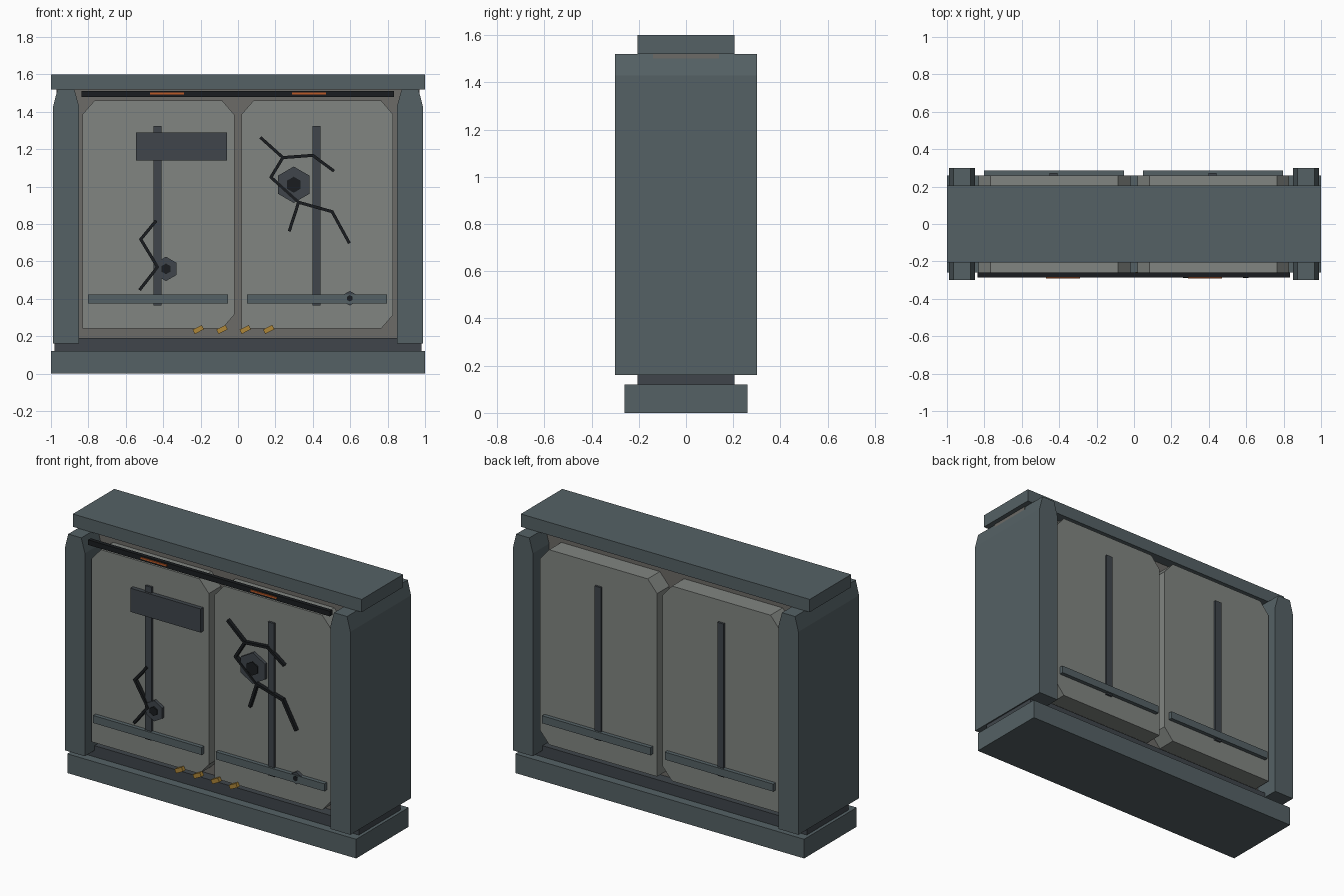
import bpy, bmesh, math
from mathutils import Matrix

if "Cube" in bpy.data.objects:
    bpy.data.objects.remove(bpy.data.objects["Cube"])


def material(name, rgb):
    m = bpy.data.materials.new(name)
    m.diffuse_color = (*rgb, 1)
    m.use_nodes = True
    m.node_tree.nodes["Principled BSDF"].inputs["Base Color"].default_value = m.diffuse_color
    return m


STEEL = material("steel", (0.09, 0.12, 0.13))
DARK = material("dark_steel", (0.05, 0.06, 0.07))
CORE = material("core_grey", (0.15, 0.145, 0.135))
PANEL = material("panel_grey", (0.22, 0.235, 0.22))
BLACK = material("black", (0.01, 0.012, 0.014))
ORANGE = material("orange", (0.50, 0.10, 0.02))
BRASS = material("brass", (0.42, 0.24, 0.04))


def finish(name, bm, mat):
    bmesh.ops.recalc_face_normals(bm, faces=bm.faces[:])
    mesh = bpy.data.meshes.new(name)
    bm.to_mesh(mesh)
    bm.free()
    mesh.materials.append(mat)
    ob = bpy.data.objects.new(name, mesh)
    bpy.context.collection.objects.link(ob)
    return ob


def prism(name, pts, y0, y1, mat):
    """Extrude an x-z outline from y0 to y1."""
    bm = bmesh.new()
    face = bm.faces.new([bm.verts.new((x, y0, z)) for x, z in pts])
    ext = bmesh.ops.extrude_face_region(bm, geom=[face])
    verts = [v for v in ext["geom"] if isinstance(v, bmesh.types.BMVert)]
    bmesh.ops.translate(bm, verts=verts, vec=(0, y1 - y0, 0))
    return finish(name, bm, mat)


def box(name, x0, x1, y0, y1, z0, z1, mat):
    return prism(name, [(x0, z0), (x1, z0), (x1, z1), (x0, z1)], y0, y1, mat)


def hexagon(name, x, z, r, y0, y1, mat):
    pts = [(x + r * math.sin(i * math.pi / 3), z + r * math.cos(i * math.pi / 3)) for i in range(6)]
    return prism(name, pts, y0, y1, mat)


def crack(name, path, w=0.016, y0=-0.283, y1=-0.258):
    """Chain of thin bars following an x-z path."""
    bm = bmesh.new()
    for (xa, za), (xb, zb) in zip(path, path[1:]):
        dx, dz = xb - xa, zb - za
        length = math.hypot(dx, dz)
        bmesh.ops.create_cube(bm, size=1, matrix=(
            Matrix.Translation(((xa + xb) / 2, (y0 + y1) / 2, (za + zb) / 2))
            @ Matrix.Rotation(-math.atan2(dz, dx), 4, 'Y')
            @ Matrix.Diagonal((length + w * 0.5, y1 - y0, w, 1))))
    return finish(name, bm, BLACK)


# Main body
box("base", -1, 1, -0.26, 0.26, 0, 0.12, STEEL)
box("plinth", -0.98, 0.98, -0.205, 0.205, 0.12, 0.19, DARK)
box("core_wall", -0.97, 0.97, -0.14, 0.14, 0.19, 1.52, CORE)
box("top_cap", -1, 1, -0.205, 0.205, 1.52, 1.60, STEEL)

# Side pillars with tapered tops
for side, s in (("left", -1), ("right", 1)):
    outline = [(0.85, 0.16), (0.988, 0.16), (0.988, 1.43), (0.965, 1.52), (0.875, 1.52), (0.85, 1.43)]
    prism(side + "_pillar", [(s * x, z) for x, z in outline], -0.3, 0.3, STEEL)

# Two wall panels with three clipped corners, each with ribs front and back
for side, x0, bar_x, rib_x in (("left", -0.832, -0.803, -0.43), ("right", 0.018, 0.047, 0.42)):
    x1, c, h = x0 + 0.812, 0.065, 0.075
    prism(side + "_panel", [(x0, 0.24), (x1 - c, 0.24), (x1, 0.24 + h), (x1, 1.46 - h),
                            (x1 - c, 1.46), (x0 + c, 1.46), (x0, 1.46 - h)], -0.26, 0.26, PANEL)
    for face, s in (("front", -1), ("back", 1)):
        box(f"{side}_{face}_upright_rib", rib_x - 0.022, rib_x + 0.022,
            s * 0.255, s * 0.273, 0.365, 1.325, DARK)
        box(f"{side}_{face}_rail", bar_x, bar_x + 0.75, s * 0.255, s * 0.285, 0.375, 0.422, STEEL)

# Light bar with two glowing strips
box("light_bar", -0.838, 0.835, -0.285, -0.26, 1.48, 1.512, BLACK)
for name, x in (("left", -0.38), ("right", 0.38)):
    box(name + "_light_strip", x - 0.09, x + 0.09, -0.291, -0.28, 1.493, 1.503, ORANGE)

# Blank plate on the left panel
box("plate", -0.545, -0.058, -0.286, -0.255, 1.14, 1.288, DARK)

# Impact holes
for i, (x, z, r) in enumerate([(0.298, 1.01, 0.097), (-0.385, 0.56, 0.065), (0.598, 0.403, 0.039)], 1):
    hexagon(f"impact_rim_{i}", x, z, r, -0.28, -0.255, DARK)
    hexagon(f"impact_hole_{i}", x, z, r * 0.44, -0.288, -0.27, BLACK)

# Cracks
crack("left_crack", [(-0.44, 0.815), (-0.52, 0.718), (-0.43, 0.57), (-0.524, 0.45)])
crack("right_crack_upper", [(0.123, 1.26), (0.24, 1.155), (0.40, 1.167), (0.51, 1.085)])
crack("right_crack_lower", [(0.24, 1.155), (0.176, 1.05), (0.324, 0.916), (0.503, 0.866), (0.594, 0.70)])
crack("right_crack_branch", [(0.324, 0.916), (0.275, 0.765)])

# Spent casings along the foot of the panels
for i, x in enumerate((-0.212, -0.086, 0.039, 0.164), 1):
    bm = bmesh.new()
    bmesh.ops.create_cube(bm, size=1, matrix=Matrix.Translation((x, -0.27, 0.236))
                          @ Matrix.Rotation(math.radians(-27), 4, 'Y')
                          @ Matrix.Diagonal((0.055, 0.026, 0.026, 1)))
    finish(f"casing_{i}", bm, BRASS)
